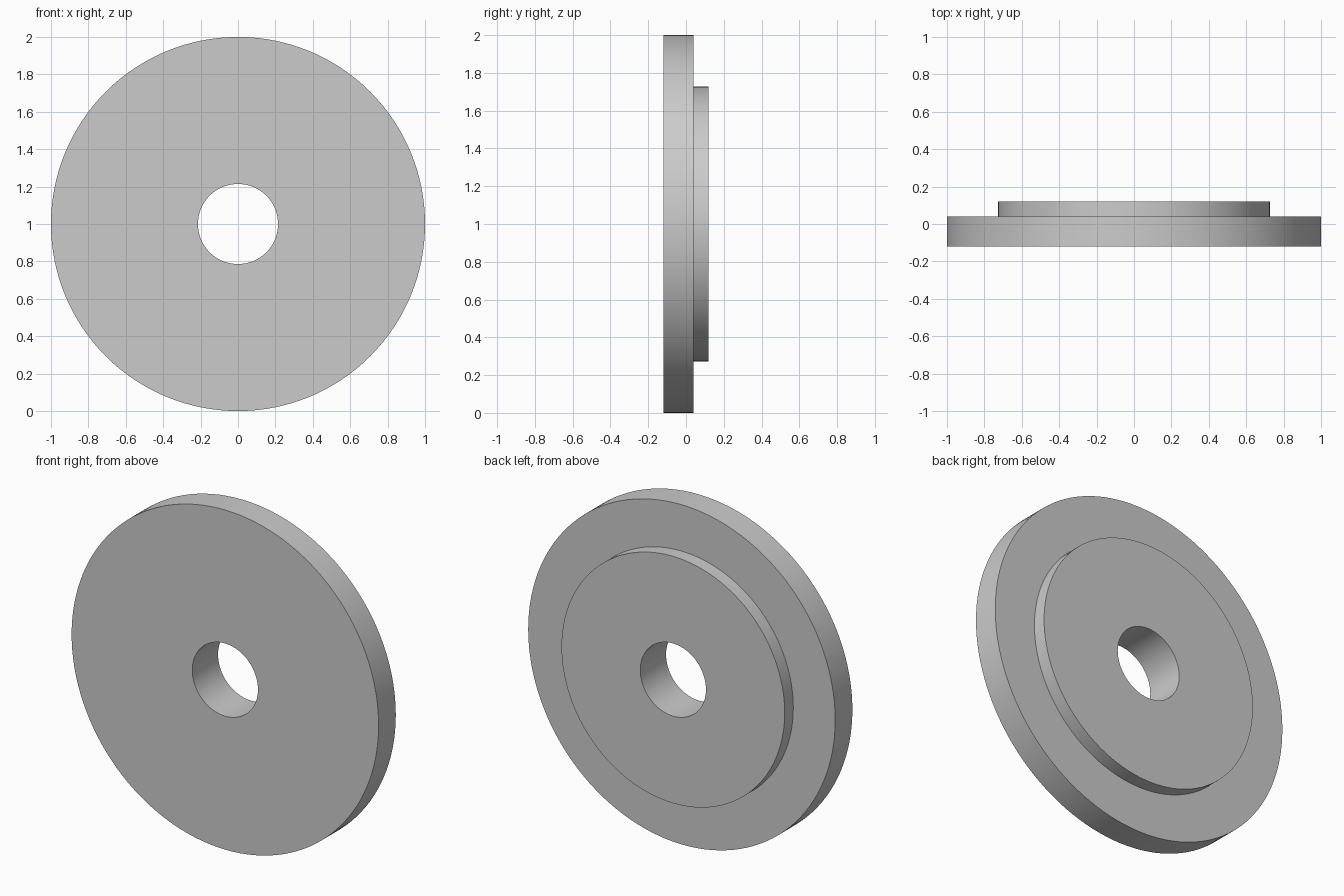
import bpy
import bmesh
from math import cos, sin, tau

cube = bpy.data.objects.get("Cube")
if cube:
    bpy.data.objects.remove(cube, do_unlink=True)

SEGMENTS = 128
HOLE_R, BOSS_R, RIM_R = 0.214, 0.727, 1.0
FRONT_Y, STEP_Y, BACK_Y = -0.12, 0.04, 0.12

# Plain grey metal
grey = bpy.data.materials.new("grey_metal")
grey.use_nodes = True
colour = (0.6, 0.6, 0.6, 1)
grey.diffuse_color = colour
grey.node_tree.nodes["Principled BSDF"].inputs["Base Color"].default_value = colour


def lathe(name, profile):
    """Revolve a closed (radius, y) profile about the horizontal y axis."""
    bm = bmesh.new()
    rings = []
    for i in range(SEGMENTS):
        a = tau * i / SEGMENTS
        rings.append([bm.verts.new((r * cos(a), y, 1 + r * sin(a))) for r, y in profile])
    n = len(profile)
    for i, ring in enumerate(rings):
        after = rings[(i + 1) % SEGMENTS]
        for j in range(n):
            k = (j + 1) % n
            bm.faces.new((ring[j], ring[k], after[k], after[j]))
    bmesh.ops.recalc_face_normals(bm, faces=bm.faces)
    mesh = bpy.data.meshes.new(name)
    bm.to_mesh(mesh)
    bm.free()
    mesh.materials.append(grey)
    obj = bpy.data.objects.new(name, mesh)
    bpy.context.collection.objects.link(obj)
    bpy.ops.object.select_all(action="DESELECT")
    obj.select_set(True)
    bpy.context.view_layer.objects.active = obj
    bpy.ops.object.shade_smooth_by_angle()
    return obj


# Wide disc with a raised boss on the back and a through bore
lathe("stepped_disc", [
    (HOLE_R, FRONT_Y), (RIM_R, FRONT_Y), (RIM_R, STEP_Y),
    (BOSS_R, STEP_Y), (BOSS_R, BACK_Y), (HOLE_R, BACK_Y),
])
